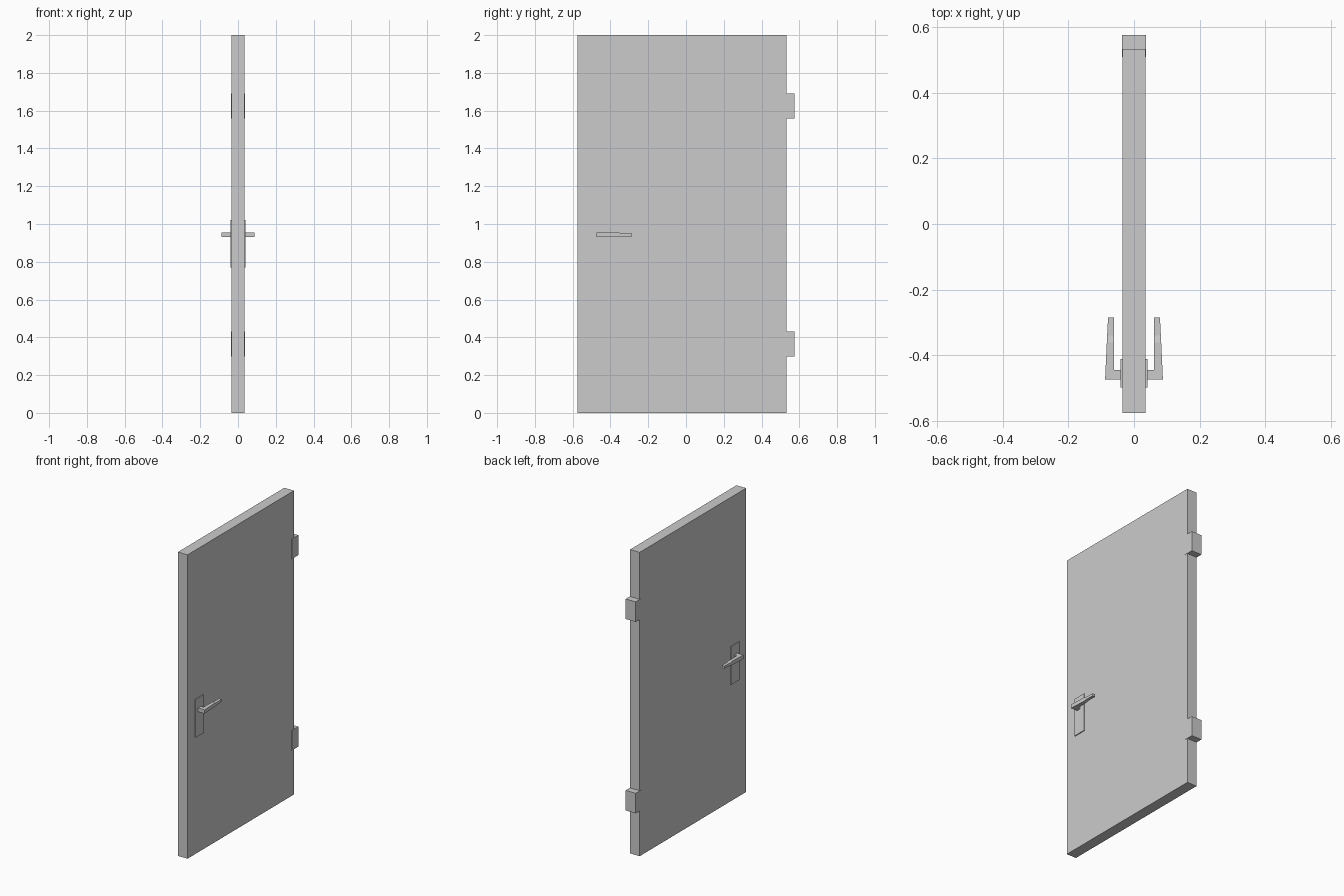
import bpy, bmesh

if "Cube" in bpy.data.objects:
    bpy.data.objects.remove(bpy.data.objects["Cube"])


def make(name, bm):
    bmesh.ops.recalc_face_normals(bm, faces=bm.faces)
    me = bpy.data.meshes.new(name)
    bm.to_mesh(me)
    bm.free()
    ob = bpy.data.objects.new(name, me)
    bpy.context.collection.objects.link(ob)
    return ob


def box(name, x, y, z):
    """Box from (min, max) ranges."""
    bm = bmesh.new()
    bmesh.ops.create_cube(bm, size=1)
    for v in bm.verts:
        v.co = [(a + b) / 2 + c * (b - a) for (a, b), c in zip((x, y, z), v.co)]
    return make(name, bm)


def mirror_x(ob):
    ob.modifiers.new("mirror", 'MIRROR').use_axis[0] = True


# Door slab
box("door_panel", (-0.035, 0.035), (-0.575, 0.532), (0, 2))

# Hinges wrap slightly over the slab edge
for name, z in (("lower_hinge", 0.365), ("upper_hinge", 1.625)):
    box(name, (-0.0365, 0.0365), (0.508, 0.575), (z - 0.066, z + 0.066))

# Handle plates on both faces
mirror_x(box("handle_plate", (0.034, 0.041), (-0.498, -0.411), (0.769, 1.02)))

# L-shaped lever: inner xy, outer xy, z range of each cross-section
sections = [
    ((0.038, -0.445), (0.038, -0.473), (0.930, 0.955)),
    ((0.061, -0.445), (0.088, -0.473), (0.930, 0.955)),
    ((0.061, -0.360), (0.0828, -0.360), (0.930, 0.955)),
    ((0.061, -0.340), (0.0818, -0.340), (0.934, 0.951)),
    ((0.061, -0.285), (0.079, -0.285), (0.934, 0.951)),
]
bm = bmesh.new()
rings = [[bm.verts.new((*p, h)) for p, h in ((i, z[0]), (o, z[0]), (o, z[1]), (i, z[1]))]
         for i, o, z in sections]
for a, b in zip(rings, rings[1:]):
    for k in range(4):
        n = (k + 1) % 4
        bm.faces.new((a[k], a[n], b[n], b[k]))
bm.faces.new(rings[0])
bm.faces.new(rings[-1])
mirror_x(make("lever_handle", bm))
